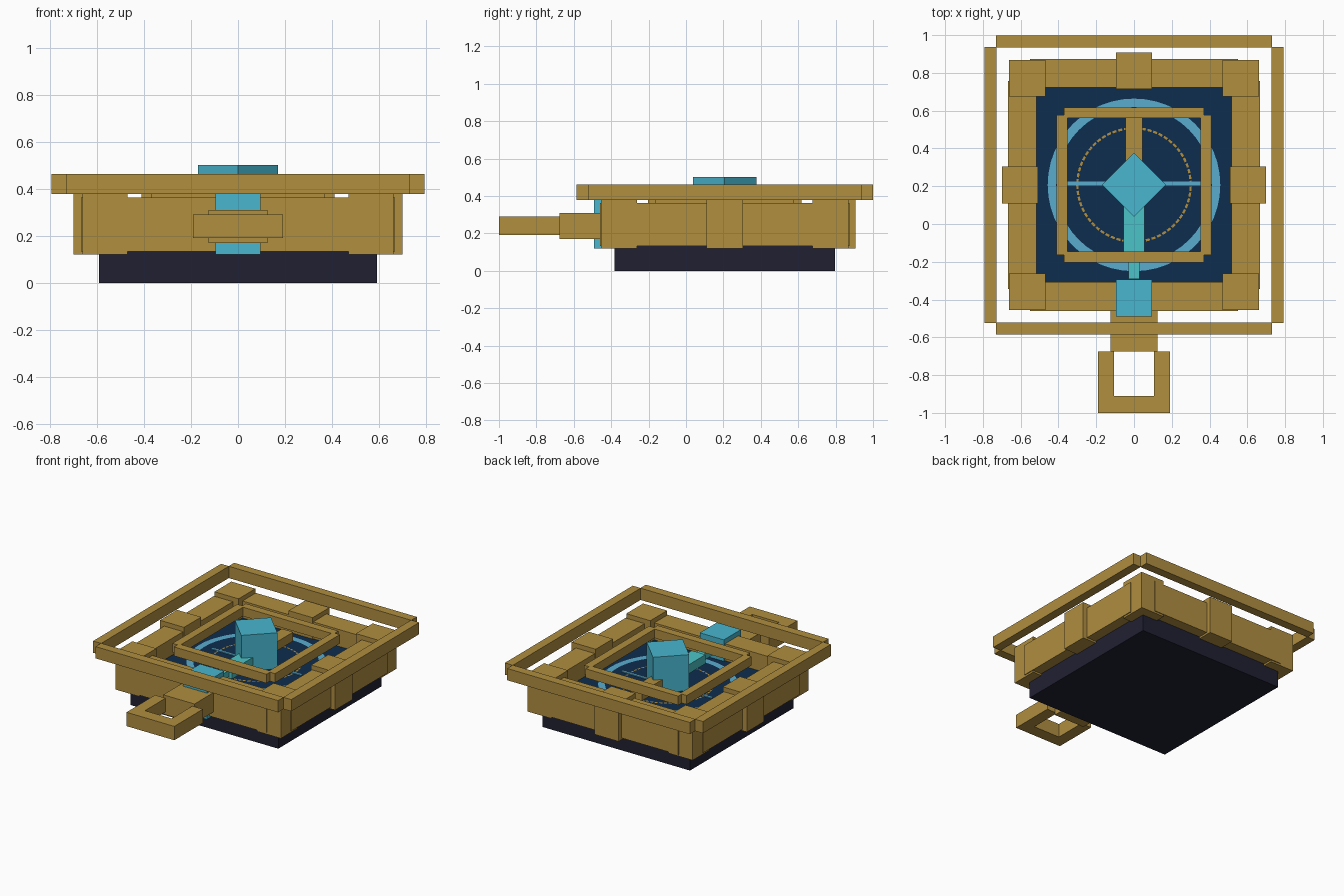
import bpy, bmesh, math
from mathutils import Matrix

old = bpy.data.objects.get("Cube")
if old:
    bpy.data.objects.remove(old, do_unlink=True)

CY = 0.207  # centre of the case along y


def material(name, rgb):
    lin = [((c / 255 + 0.055) / 1.055) ** 2.4 if c > 10 else c / 3295 for c in rgb]
    m = bpy.data.materials.new(name)
    m.use_nodes = True
    m.diffuse_color = (*lin, 1)
    m.node_tree.nodes["Principled BSDF"].inputs["Base Color"].default_value = (*lin, 1)
    return m


gold = material("gold", (176, 142, 64))
dark = material("dark base", (32, 32, 50))
navy = material("navy dial", (13, 45, 78))
cyan = material("cyan", (72, 182, 206))
teal = material("teal", (76, 196, 200))
pale = material("pale blue", (90, 172, 206))


def finish(name, bm, mat):
    bmesh.ops.recalc_face_normals(bm, faces=bm.faces)
    mesh = bpy.data.meshes.new(name)
    bm.to_mesh(mesh)
    bm.free()
    mesh.materials.append(mat)
    ob = bpy.data.objects.new(name, mesh)
    bpy.context.collection.objects.link(ob)
    return ob


def box(name, mat, x, y, z, turn=0):
    """Box from (min, max) ranges, optionally turned about its vertical axis."""
    bm = bmesh.new()
    bmesh.ops.create_cube(bm, size=1)
    mid = [(a + b) / 2 for a, b in (x, y, z)]
    size = [b - a for a, b in (x, y, z)]
    bm.transform(Matrix.Translation(mid) @ Matrix.Rotation(turn, 4, "Z")
                 @ Matrix.Diagonal((*size, 1)))
    return finish(name, bm, mat)


def centred(name, mat, cx, cy, hx, hy, z):
    return box(name, mat, (cx - hx, cx + hx), (cy - hy, cy + hy), z)


def frame(name, inner, outer, side_len, end_len, z):
    """Four bars in a square around the case centre."""
    mid, half = (inner + outer) / 2, (outer - inner) / 2
    for s, lr, fb in ((1, "left", "back"), (-1, "right", "front")):
        centred(f"{name}_{lr}", gold, s * mid, CY, half, side_len, z)
        centred(f"{name}_{fb}", gold, 0, CY + s * mid, end_len, half, z)


def annulus(name, mat, r0, r1, z, dashes=48, fill=1.0):
    """Flat ring of quads; fill below 1 leaves gaps between dashes."""
    bm = bmesh.new()
    step = 2 * math.pi / dashes
    for i in range(dashes):
        a, b = i * step, (i + fill) * step
        bm.faces.new([bm.verts.new((r * math.cos(t), CY + r * math.sin(t), z))
                      for r, t in ((r0, a), (r1, a), (r1, b), (r0, b))])
    bmesh.ops.remove_doubles(bm, verts=bm.verts, dist=1e-4)
    return finish(name, bm, mat)


# Base and case walls
centred("base", dark, 0, CY, 0.59, 0.59, (0, 0.135))
frame("case_wall", 0.515, 0.667, 0.55, 0.55, (0.133, 0.362))

# Corner blocks and the mid blocks between them
BLOCK = (0.12, 0.395)
for sx, lr in ((1, "left"), (-1, "right")):
    for sy, fb in ((1, "back"), (-1, "front")):
        centred(f"corner_block_{fb}_{lr}", gold, sx * 0.565, CY + sy * 0.565, 0.096, 0.096, BLOCK)
    centred(f"mid_block_{lr}", gold, sx * 0.604, CY, 0.096, 0.098, BLOCK)
centred("mid_block_back", gold, 0, CY + 0.604, 0.096, 0.096, BLOCK)
centred("front_gem", cyan, 0, CY - 0.6, 0.096, 0.098, BLOCK)

# Raised outer rim and inner bezel
frame("outer_rim", 0.728, 0.792, 0.73, 0.73, (0.377, 0.462))
frame("inner_bezel", 0.353, 0.41, 0.37, 0.37, (0.345, 0.41))

# Dial and its painted marks
DIAL = 0.24
centred("dial", navy, 0, CY, 0.53, 0.53, (0.13, DIAL))
annulus("dial_outer_circle", pale, 0.412, 0.457, DIAL + 0.004)
annulus("dial_inner_circle", gold, 0.294, 0.306, DIAL + 0.004, 60, 0.7)
centred("dial_cross_line", pale, 0, CY + 0.008, 0.36, 0.01, (DIAL - 0.002, DIAL + 0.006))

# Needle and centre gem
NEEDLE = (0.27, 0.335)
box("needle_front", teal, (-0.055, 0.055), (-0.145, CY), NEEDLE)
box("needle_tip", teal, (-0.03, 0.03), (-0.29, -0.145), (0.28, 0.325))
box("needle_back", gold, (-0.045, 0.045), (CY, 0.565), NEEDLE)
side = 0.12
box("centre_gem", cyan, (-side, side), (CY - side, CY + side), (DIAL, 0.5), math.pi / 4)

# Hanging loop
box("loop_stem", gold, (-0.125, 0.125), (-0.675, -0.44), (0.17, 0.31))
LOOP = (0.19, 0.29)
for s, lr in ((1, "left"), (-1, "right")):
    centred(f"loop_side_{lr}", gold, s * 0.149, -0.792, 0.042, 0.118, LOOP)
box("loop_end", gold, (-0.191, 0.191), (-1.0, -0.91), LOOP)
